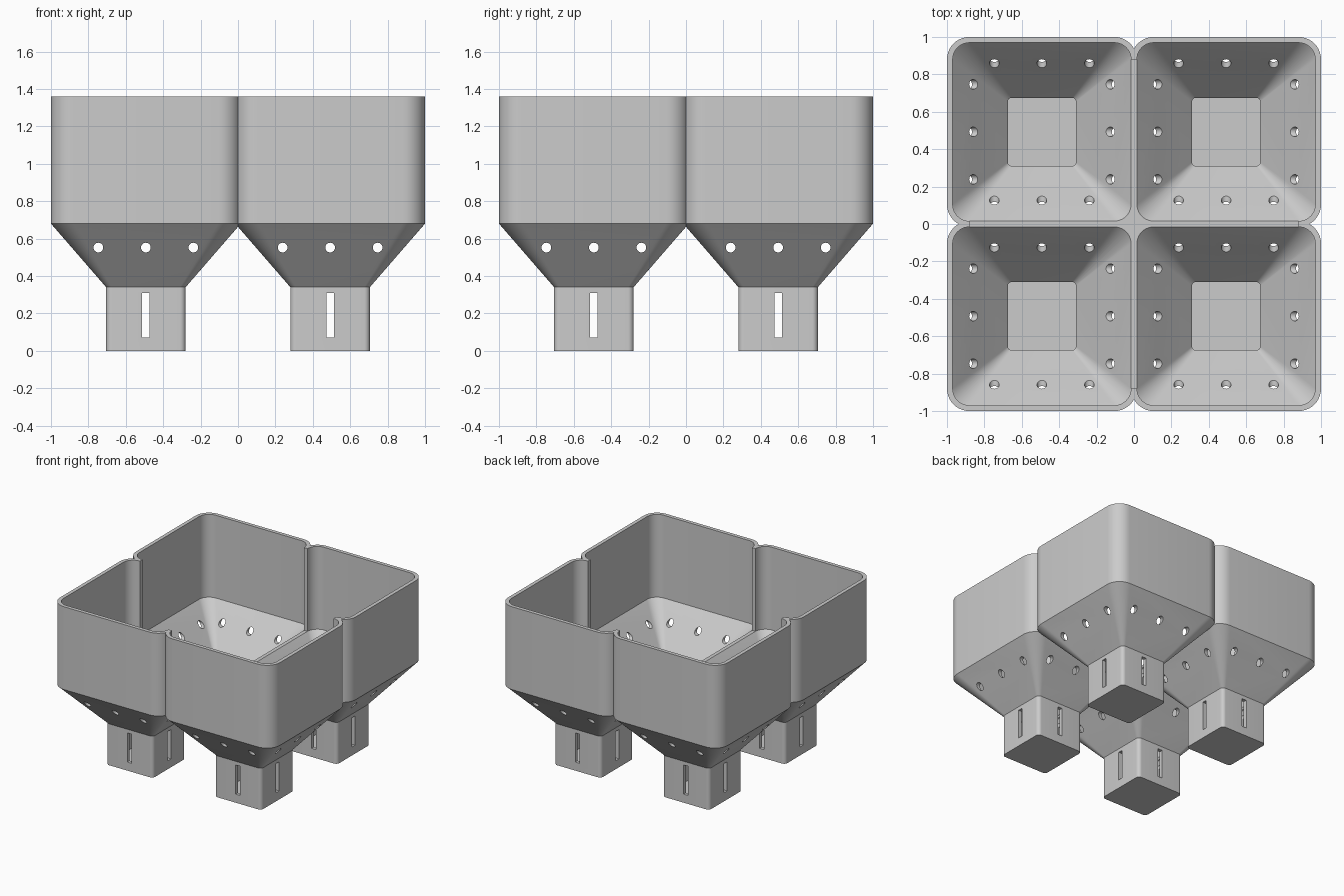
import bpy, bmesh, math
from mathutils import Matrix, Vector

if "Cube" in bpy.data.objects:
    bpy.data.objects.remove(bpy.data.objects["Cube"], do_unlink=True)

PITCH = 0.4925                      # distance of each cell axis from the centre
WALL = 0.0305
CUP, LEG = 0.5075, 0.2125           # outer half widths
LEG_TOP, CUP_BASE, RIM = 0.34, 0.68, 1.36
CENTRES = [(sx * PITCH, sy * PITCH) for sx in (-1, 1) for sy in (-1, 1)]


def rounded_square(bm, cx, cy, z, half, radius, steps=10):
    """Ring of vertices around a square with rounded corners."""
    ring = []
    for quarter in range(4):
        a0 = quarter * math.pi / 2
        mid = a0 + math.pi / 4
        ox = math.copysign(half - radius, math.cos(mid))
        oy = math.copysign(half - radius, math.sin(mid))
        for i in range(steps + 1):
            a = a0 + i / steps * math.pi / 2
            ring.append(bm.verts.new((cx + ox + radius * math.cos(a),
                                      cy + oy + radius * math.sin(a), z)))
    return ring


def loft(bm, cx, cy, sections):
    """Closed solid through (height, half width, corner radius) sections."""
    rings = [rounded_square(bm, cx, cy, *s) for s in sections]
    for low, high in zip(rings, rings[1:]):
        for i in range(len(low)):
            j = (i + 1) % len(low)
            bm.faces.new((low[i], low[j], high[j], high[i]))
    bm.faces.new(rings[0][::-1])
    bm.faces.new(rings[-1])


def box(bm, low, high):
    low, high = Vector(low), Vector(high)
    bmesh.ops.create_cube(bm, size=1, matrix=Matrix.Translation((low + high) / 2)
                          @ Matrix.Diagonal((high - low).to_4d()))


def finish(name, bm):
    bmesh.ops.recalc_face_normals(bm, faces=bm.faces)
    mesh = bpy.data.meshes.new(name)
    bm.to_mesh(mesh)
    bm.free()
    obj = bpy.data.objects.new(name, mesh)
    bpy.context.scene.collection.objects.link(obj)
    return obj


# Outer shapes of the four hoppers, with a small web closing the middle gap
bm = bmesh.new()
for cx, cy in CENTRES:
    loft(bm, cx, cy, [(0, LEG, 0.03), (LEG_TOP, LEG, 0.03),
                      (CUP_BASE, CUP, 0.12), (RIM, CUP, 0.12)])
box(bm, (-0.06, -0.06, 0.665), (0.06, 0.06, 0.69))
planter = finish("hopper_planter", bm)

# Hollow insides and the open space above the partitions
bm = bmesh.new()
for cx, cy in CENTRES:
    loft(bm, cx, cy, [(0.03, LEG - WALL, 0.02), (LEG_TOP, LEG - WALL, 0.02),
                      (CUP_BASE, CUP - WALL, 0.09), (RIM + 0.1, CUP - WALL, 0.09)])
box(bm, (-0.88, -0.88, CUP_BASE), (0.88, 0.88, RIM + 0.2))
hollow = finish("hollow_cutter", bm)

# Drain holes and leg slots, running straight through in both directions
bm = bmesh.new()
for side in (-PITCH, PITCH):
    box(bm, (side - 0.02, -1.2, 0.07), (side + 0.02, 1.2, 0.31))
    box(bm, (-1.2, side - 0.02, 0.07), (1.2, side + 0.02, 0.31))
    for offset in (-0.254, 0, 0.254):
        for along_x in (False, True):
            p = side + offset
            place = (Matrix.Translation((0, p, 0.552)) @ Matrix.Rotation(math.pi / 2, 4, 'Y')
                     if along_x else
                     Matrix.Translation((p, 0, 0.552)) @ Matrix.Rotation(math.pi / 2, 4, 'X'))
            bmesh.ops.create_cone(bm, cap_ends=True, segments=24, radius1=0.026,
                                  radius2=0.026, depth=2.4, matrix=place)
holes = finish("hole_cutter", bm)

# Cut the shell
bpy.context.view_layer.objects.active = planter
planter.select_set(True)
for cutter in (hollow, holes):
    cutter.hide_render = True
    mod = planter.modifiers.new("cut", 'BOOLEAN')
    mod.operation, mod.solver = 'DIFFERENCE', 'EXACT'
    mod.object, mod.use_self = cutter, True
    bpy.ops.object.modifier_apply(modifier=mod.name)
    bpy.data.objects.remove(cutter, do_unlink=True)

# Plain grey plastic
grey = bpy.data.materials.new("grey_plastic")
grey.use_nodes = True
colour = (0.6, 0.6, 0.6, 1)
grey.diffuse_color = colour
grey.node_tree.nodes["Principled BSDF"].inputs["Base Color"].default_value = colour
planter.data.materials.clear()
planter.data.materials.append(grey)
bpy.ops.object.shade_smooth_by_angle(angle=math.radians(30))
